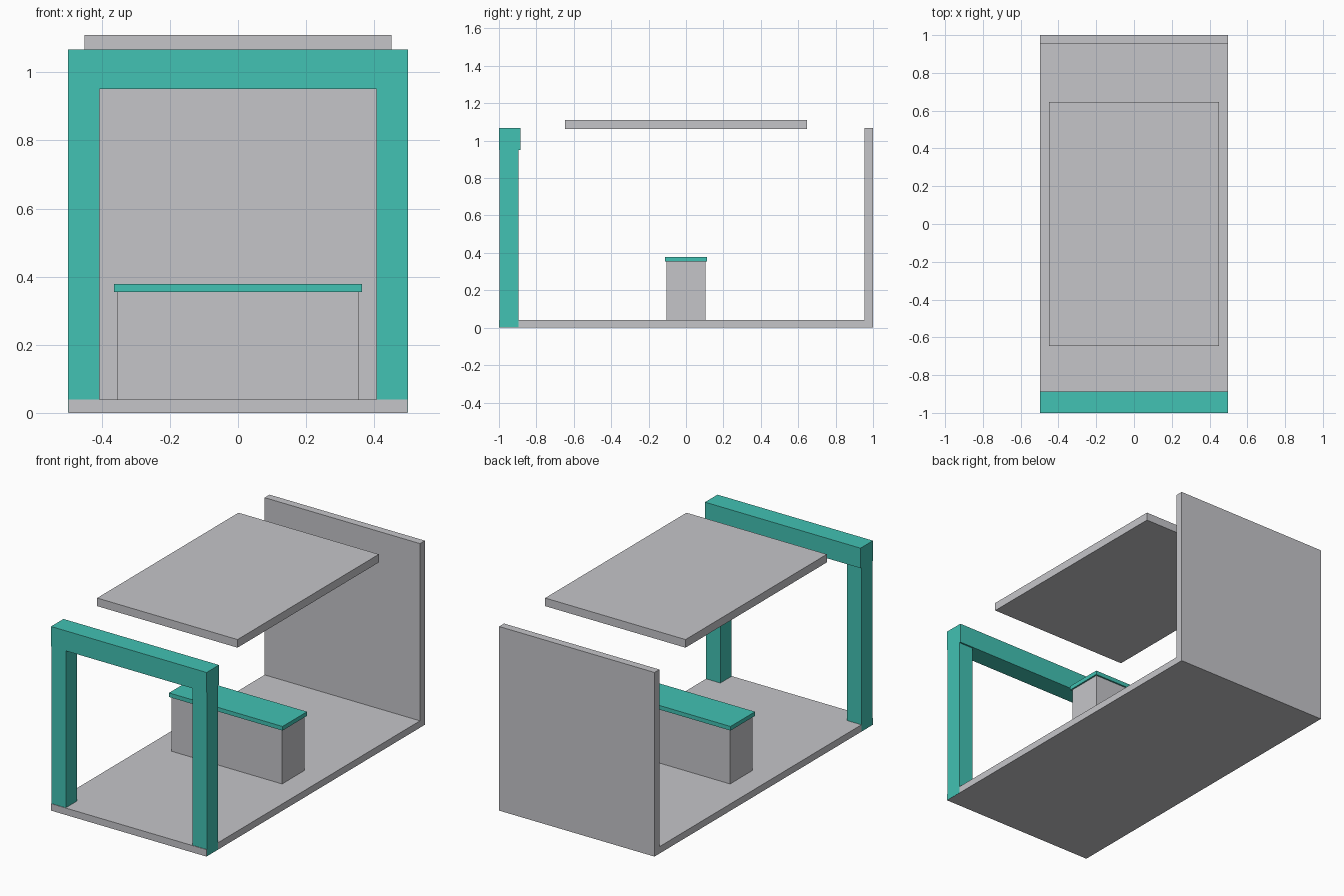
import bpy

if "Cube" in bpy.data.objects:
    bpy.data.objects.remove(bpy.data.objects["Cube"])


def material(name, rgb):
    m = bpy.data.materials.new(name)
    m.diffuse_color = (*rgb, 1.0)
    m.use_nodes = True
    m.node_tree.nodes["Principled BSDF"].inputs["Base Color"].default_value = m.diffuse_color
    return m


GRAY = material("light_gray", (0.558, 0.558, 0.584))
TEAL = material("teal", (0.054, 0.539, 0.451))


def box(name, lo, hi, mat):
    """Axis-aligned box between two opposite corners."""
    bpy.ops.mesh.primitive_cube_add(size=1)
    ob = bpy.context.object
    ob.name = name
    ob.location = [(a + b) / 2 for a, b in zip(lo, hi)]
    ob.scale = [b - a for a, b in zip(lo, hi)]
    bpy.ops.object.transform_apply(location=True, rotation=False, scale=True)
    ob.data.materials.append(mat)
    return ob


W = 0.498       # half width of the booth
FLOOR = 0.04    # floor thickness
TOP = 1.067     # height of wall and front beam

# Shell: floor slab, back wall and floating canopy
box("floor", (-W, -1, 0), (W, 1, FLOOR), GRAY)
box("back_wall", (-W, 0.955, FLOOR), (W, 1, TOP), GRAY)
box("canopy", (-0.45, -0.647, 1.063), (0.45, 0.647, 1.11), GRAY)

# Front gateway: two posts that run through the floor, and a beam across
for side, name in ((-1, "post_left"), (1, "post_right")):
    x0, x1 = sorted((side * 0.406, side * (W + 0.0006)))
    box(name, (x0, -0.997, 0.0005), (x1, -0.895, 0.951), TEAL)
box("front_beam", (-W - 0.0006, -1, 0.951), (W + 0.0006, -0.886, TOP), TEAL)

# Counter with overhanging top
box("counter_body", (-0.355, -0.103, FLOOR), (0.355, 0.103, 0.355), GRAY)
box("counter_top", (-0.364, -0.112, 0.355), (0.364, 0.112, 0.379), TEAL)
